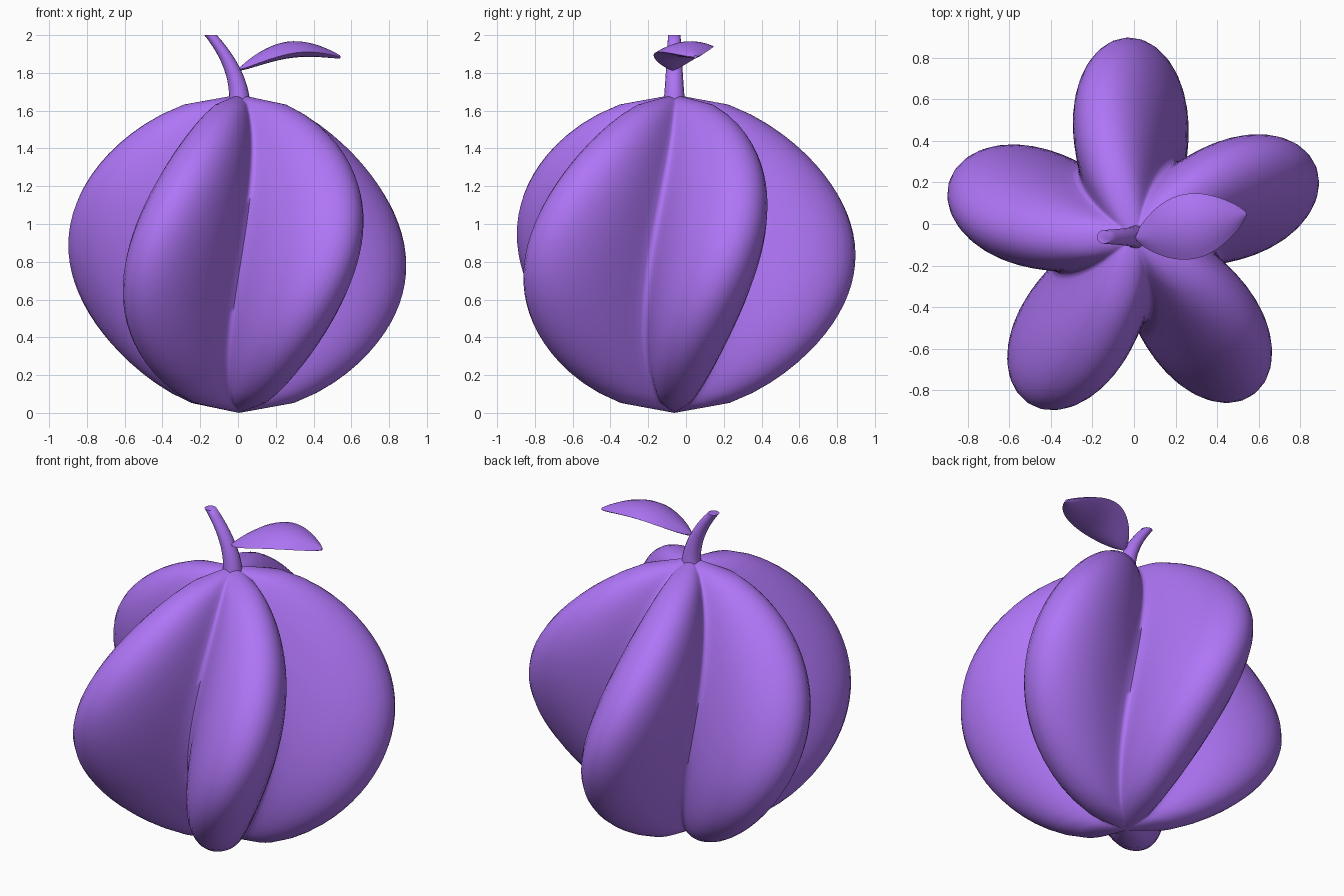
import bpy, bmesh, math
from mathutils import Vector

if "Cube" in bpy.data.objects:
    bpy.data.objects.remove(bpy.data.objects["Cube"])

CX, CY = 0.005, -0.062    # fruit axis sits slightly toward the front
H = 1.685                 # body height

mat = bpy.data.materials.new("purple")
mat.diffuse_color = (0.43, 0.18, 0.93, 1)
mat.use_nodes = True
mat.node_tree.nodes["Principled BSDF"].inputs["Base Color"].default_value = mat.diffuse_color


def loft(name, rings, angle=60):
    """Skin closed rings of points; a one-point ring makes a pole."""
    bm = bmesh.new()
    vs = [[bm.verts.new(p) for p in r] for r in rings]
    for a, b in zip(vs, vs[1:]):
        n = max(len(a), len(b))
        for i in range(n):
            j = (i + 1) % n
            if len(a) == 1:
                bm.faces.new((a[0], b[j], b[i]))
            elif len(b) == 1:
                bm.faces.new((a[i], a[j], b[0]))
            else:
                bm.faces.new((a[i], a[j], b[j], b[i]))
    for end in (vs[0], vs[-1]):
        if len(end) > 2:
            bm.faces.new(end)
    bmesh.ops.recalc_face_normals(bm, faces=bm.faces)
    me = bpy.data.meshes.new(name)
    bm.to_mesh(me)
    bm.free()
    ob = bpy.data.objects.new(name, me)
    bpy.context.collection.objects.link(ob)
    me.materials.append(mat)
    bpy.context.view_layer.objects.active = ob
    ob.select_set(True)
    bpy.ops.object.shade_smooth_by_angle(angle=math.radians(angle))
    ob.select_set(False)
    return ob


# Fruit body: five rounded lobes, twisted about the vertical axis
SEG, RINGS = 120, 32
rings = [[(CX, CY, 0)]]
for k in range(1, RINGS):
    t = k / RINGS
    rad = 0.96 * math.sin(math.pi * t) ** 0.5
    twist = math.radians(92.3 + 22 * H * (t - 0.5))
    ring = []
    for i in range(SEG):
        a = 2 * math.pi * i / SEG
        lobe = max(0, 0.5 + 0.5 * math.cos(5 * a)) ** 0.8
        r = rad * (0.45 + 0.55 * lobe)
        ring.append((CX + 0.97 * r * math.cos(a + twist),
                     CY + r * math.sin(a + twist), H * t))
    rings.append(ring)
rings.append([(CX, CY, H)])
loft("fruit_body", rings, 80)

# Stem: tapered and bending to the left
stem = []
for k in range(13):
    t = k / 12
    x = 0.008 - 0.153 * t ** 2
    r = 0.058 - 0.025 * t ** 0.8
    stem.append([(x + r * math.cos(a), CY + r * math.sin(a), 1.64 + 0.36 * t)
                 for a in (2 * math.pi * i / 16 for i in range(16))])
loft("stem", stem)

# Leaf: arched, lens-shaped blade tilted slightly sideways
A, B = Vector((0.01, -0.07, 1.82)), Vector((0.54, 0.05, 1.885))
side = Vector((-(B - A).y, (B - A).x, 0)).normalized() + Vector((0, 0, 0.1))
us = [-1 + i / 4 for i in range(9)]
leaf = []
for k in range(21):
    t = k / 20
    mid = A.lerp(B, t) + Vector((0, 0, 0.07 * math.sin(math.pi * t)))
    s = max(0, math.sin(math.pi * t ** 0.95)) ** 0.8
    w, h = 0.01 + 0.147 * s, 0.008 + 0.034 * s
    top = [mid + side * (w * u) + Vector((0, 0, h * (1 - u * u))) for u in us]
    low = [mid + side * (w * u) - Vector((0, 0, h * (1 - u * u))) for u in us[-2:0:-1]]
    leaf.append(top + low)
loft("leaf", leaf, 40)
